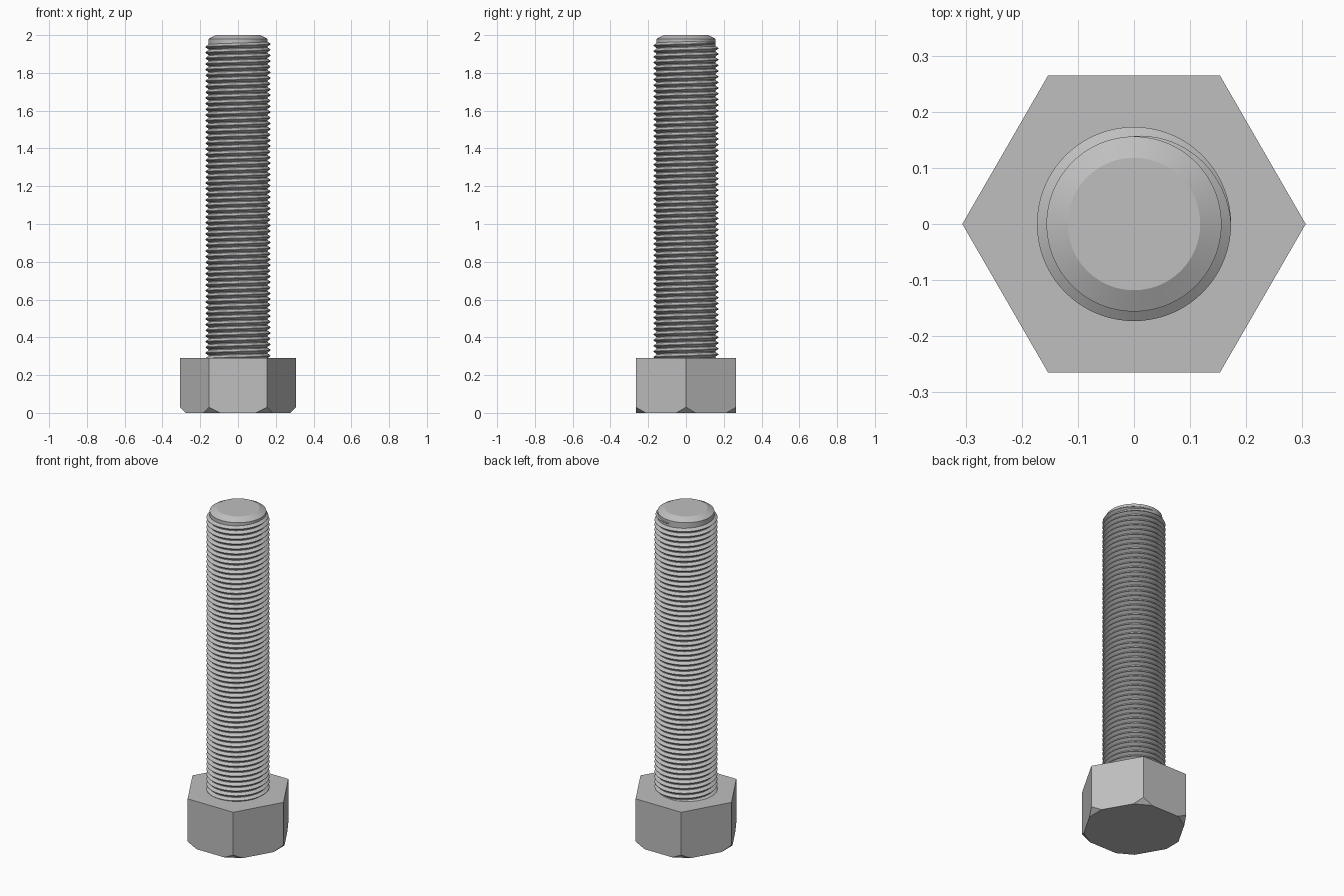
import bpy, bmesh, math
from mathutils import Vector

cube = bpy.data.objects.get("Cube")
if cube:
    bpy.data.objects.remove(cube, do_unlink=True)

HEAD_R, HEAD_H = 0.306, 0.29
CORE_R, CREST_R = 0.156, 0.173
PITCH, STEPS = 0.03, 72
THREAD_LOW, THREAD_TOP = 0.28, 1.96

steel = bpy.data.materials.new("steel_grey")
steel.use_nodes = True
GREY = (0.52, 0.52, 0.52, 1)
steel.diffuse_color = GREY
steel.node_tree.nodes["Principled BSDF"].inputs["Base Color"].default_value = GREY


def make_object(name, bm, sharp_angle=None):
    bmesh.ops.recalc_face_normals(bm, faces=bm.faces)
    mesh = bpy.data.meshes.new(name)
    bm.to_mesh(mesh)
    bm.free()
    mesh.materials.append(steel)
    if sharp_angle:
        mesh.shade_smooth()
        mesh.set_sharp_from_angle(angle=math.radians(sharp_angle))
    obj = bpy.data.objects.new(name, mesh)
    bpy.context.scene.collection.objects.link(obj)
    return obj


def ring(bm, radius, z, count):
    angles = (math.tau * i / count for i in range(count))
    return [bm.verts.new((radius * math.cos(a), radius * math.sin(a), z)) for a in angles]


def lathe(bm, profile, count):
    """Stack of rings joined by quads, capped at both ends."""
    rings = [ring(bm, r, z, count) for r, z in profile]
    for low, high in zip(rings, rings[1:]):
        for i in range(count):
            j = (i + 1) % count
            bm.faces.new((low[i], low[j], high[j], high[i]))
    bm.faces.new(rings[0][::-1])
    bm.faces.new(rings[-1])


# Hexagonal head with its six lower corners cut off flat
bm = bmesh.new()
lathe(bm, [(HEAD_R, 0), (HEAD_R, HEAD_H)], 6)
for i in range(6):
    a = math.tau * i / 6
    out = Vector((math.cos(a), math.sin(a), 0))
    bmesh.ops.bisect_plane(bm, geom=bm.verts[:] + bm.edges[:] + bm.faces[:],
                           plane_co=out * 0.276, plane_no=out - Vector((0, 0, 1)),
                           clear_outer=True)
    bmesh.ops.holes_fill(bm, edges=[e for e in bm.edges if e.is_boundary])
make_object("hex_head", bm)

# Shank core with a chamfered tip
bm = bmesh.new()
lathe(bm, [(CORE_R, HEAD_H - 0.02), (CORE_R, 1.98), (0.118, 2.0)], 96)
make_object("shank_core", bm, 20)

# Right-handed helical thread, fading into the core at its upper end
bm = bmesh.new()
total = int((THREAD_TOP - THREAD_LOW) / PITCH * STEPS)
root = CORE_R - 0.002
sections = []
for i in range(total + 1):
    a = math.pi / 2 - math.tau * i / STEPS
    z = THREAD_TOP - PITCH * i / STEPS
    fade = min(1, 4 * i / STEPS)
    crest = CORE_R + 0.001 + (CREST_R - CORE_R - 0.001) * fade
    half = PITCH * 0.48 * (0.3 + 0.7 * fade)
    section = [(root, z - half), (crest, z - 0.001), (crest, z + 0.001), (root, z + half)]
    sections.append([bm.verts.new((r * math.cos(a), r * math.sin(a), h)) for r, h in section])
for s, t in zip(sections, sections[1:]):
    for k in range(3):
        bm.faces.new((s[k], s[k + 1], t[k + 1], t[k]))
bm.faces.new(sections[0])
bm.faces.new(sections[-1][::-1])
make_object("screw_thread", bm, 25)
